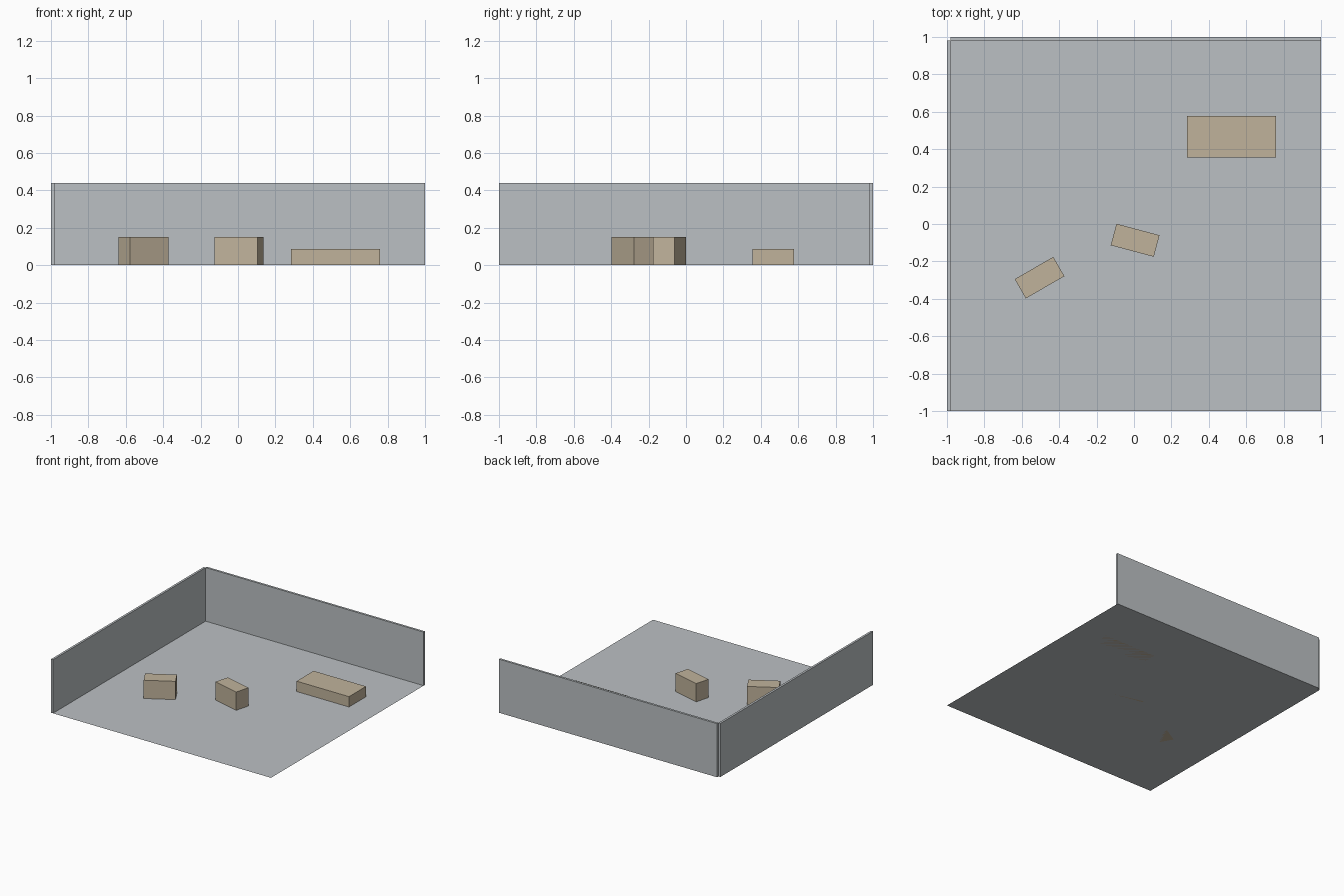
import bpy
from math import radians

cube = bpy.data.objects.get("Cube")
if cube:
    bpy.data.objects.remove(cube, do_unlink=True)


def make_material(name, rgb):
    mat = bpy.data.materials.new(name)
    mat.use_nodes = True
    color = (*rgb, 1.0)
    mat.diffuse_color = color
    mat.node_tree.nodes["Principled BSDF"].inputs["Base Color"].default_value = color
    return mat


grey = make_material("concrete grey", (0.50, 0.53, 0.55))
tan = make_material("cardboard tan", (0.53, 0.45, 0.33))


def add_box(name, center, size, mat, angle=0):
    """Box resting on the ground, turned about z."""
    x, y = center
    bpy.ops.mesh.primitive_cube_add(size=1, location=(x, y, size[2] / 2),
                                    rotation=(0, 0, radians(angle)))
    box = bpy.context.object
    box.name = name
    box.scale = size
    box.data.materials.append(mat)
    return box


WALL = 0.018     # wall thickness
HEIGHT = 0.44    # wall height
INNER = 2 - WALL

# Floor sheet, ending at the inner wall faces
bpy.ops.mesh.primitive_plane_add(size=1, location=(WALL / 2, -WALL / 2, 0))
floor = bpy.context.object
floor.name = "floor"
floor.scale = (INNER, INNER, 1)
floor.data.materials.append(grey)

# Two walls meeting at an open corner
add_box("back_wall", (WALL / 2, 1 - WALL / 2), (INNER, WALL, HEIGHT), grey)
add_box("right_wall", (-1 + WALL / 2, -WALL / 2), (WALL, INNER, HEIGHT), grey)

# Boxes standing on the floor
add_box("low_box", (0.522, 0.466), (0.476, 0.221, 0.085), tan)
add_box("middle_box", (0.006, -0.087), (0.238, 0.119, 0.15), tan, -15)
add_box("right_box", (-0.505, -0.287), (0.238, 0.119, 0.15), tan, 30)
